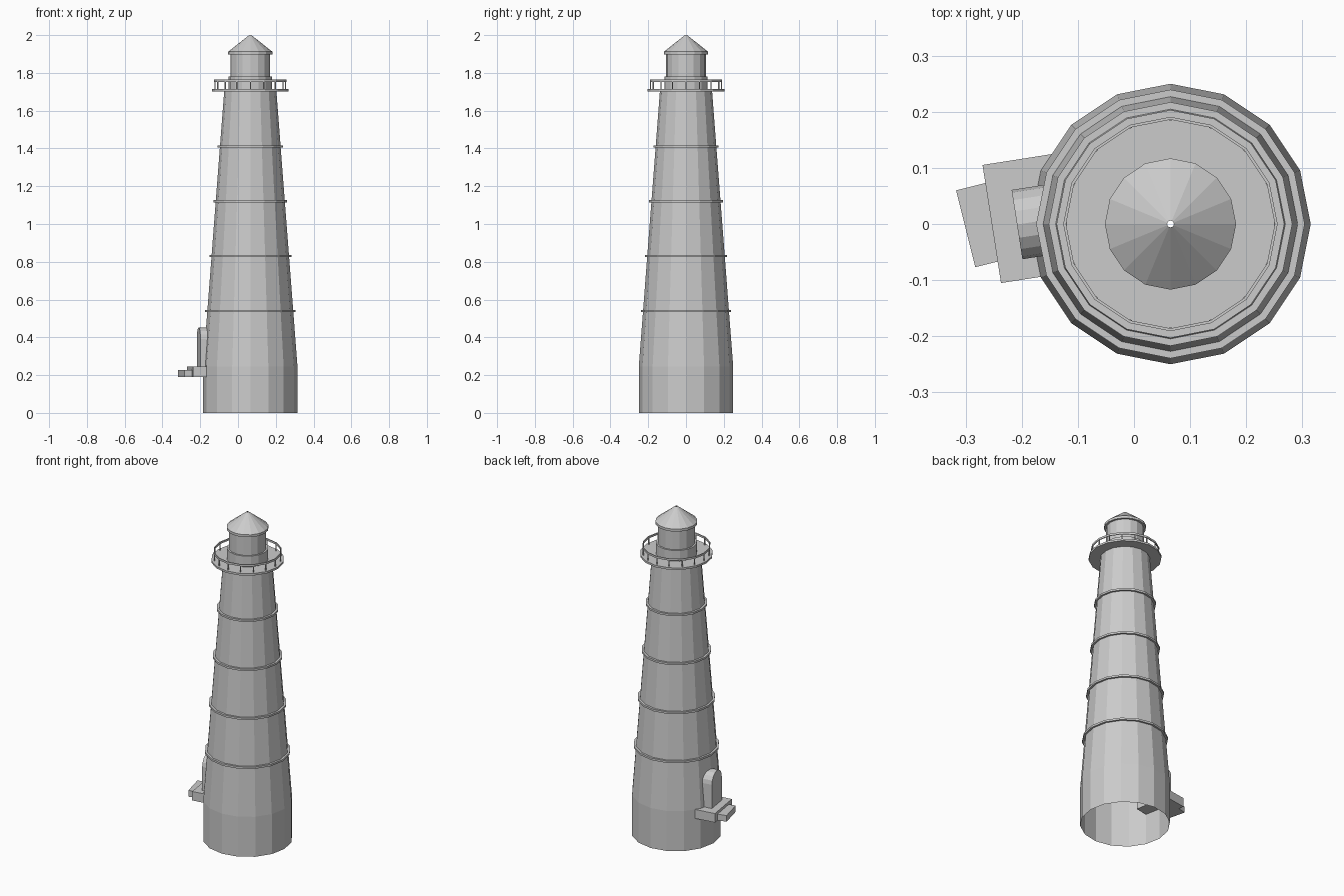
import bpy, bmesh, math
from mathutils import Matrix, Vector

if "Cube" in bpy.data.objects:
    bpy.data.objects.remove(bpy.data.objects["Cube"])

CX, SIDES = 0.065, 16


def finish(name, bm, loc=(0, 0, 0), rot=0, fix=True):
    if fix:
        bmesh.ops.recalc_face_normals(bm, faces=bm.faces)
    me = bpy.data.meshes.new(name)
    bm.to_mesh(me)
    bm.free()
    ob = bpy.data.objects.new(name, me)
    ob.location = loc
    ob.rotation_euler.z = rot
    bpy.context.collection.objects.link(ob)
    return ob


def lathe(name, profile, closed=False):
    """Spin an (r, z) profile into a 16-sided shell on the tower axis."""
    bm = bmesh.new()
    rings = [[bm.verts.new((r * math.cos(2 * math.pi * i / SIDES),
                            r * math.sin(2 * math.pi * i / SIDES), z))
              for i in range(SIDES)] for r, z in profile]
    pairs = list(zip(rings, rings[1:]))
    if closed:
        pairs.append((rings[-1], rings[0]))
    for a, b in pairs:
        for i in range(SIDES):
            j = (i + 1) % SIDES
            bm.faces.new((a[i], a[j], b[j], b[i]))
    return finish(name, bm, (CX, 0, 0), fix=closed)


def hoop(name, r0, r1, z0, z1):
    return lathe(name, [(r0, z0), (r1, z0), (r1, z1), (r0, z1)], True)


def prism(name, outline, depth, front, angle):
    """Extrude a (y, z) outline inward (+x) from its front-face centre."""
    bm = bmesh.new()
    face = bm.faces.new([bm.verts.new((0, y, z)) for y, z in outline])
    ext = bmesh.ops.extrude_face_region(bm, geom=[face], use_keep_orig=True)
    verts = [v for v in ext["geom"] if isinstance(v, bmesh.types.BMVert)]
    bmesh.ops.translate(bm, verts=verts, vec=(depth, 0, 0))
    return finish(name, bm, (front[0], front[1], 0), math.radians(angle))


def block(name, width, z0, z1, depth, front, angle):
    w = width / 2
    return prism(name, [(-w, z0), (w, z0), (w, z1), (-w, z1)], depth, front, angle)


# Tower shell, open underneath
lathe("tower_wall", [(0.25, 0), (0.25, 0.245), (0.138, 1.705)])

# Bands around the taper
for n in range(4):
    z = 0.54 + 0.29 * n
    r = 0.25 - (z - 0.245) * 0.112 / 1.46
    hoop(f"band_{n + 1}", r - 0.003, r + 0.012, z - 0.006, z + 0.006)

# Gallery floor
hoop("gallery_floor", 0.02, 0.203, 1.702, 1.714)

# Railing
hoop("gallery_rail", 0.186, 0.191, 1.752, 1.764)
bm = bmesh.new()
for i in range(SIDES):
    a = 2 * math.pi * i / SIDES
    m = (Matrix.Rotation(a, 4, 'Z') @ Matrix.Translation((0.187, 0, 1.735))
         @ Matrix.Diagonal((0.005, 0.005, 0.05, 1)))
    bmesh.ops.create_cube(bm, size=1, matrix=m)
finish("rail_posts", bm, (CX, 0, 0))

# Lantern room and roof
lathe("lantern_room", [(0.115, 1.712), (0.115, 1.78), (0.105, 1.78), (0.105, 1.9)])
lathe("roof", [(0.105, 1.897), (0.117, 1.897), (0.117, 1.912), (0.006, 2.0)])

# Arched doorway
arch = [(-0.0625, 0.24), (0.0625, 0.24)]
arch += [(0.0625 * math.cos(math.pi * k / 8), 0.39 + 0.0625 * math.sin(math.pi * k / 8))
         for k in range(9)]
prism("doorway", arch, 0.09, (-0.2085, -0.001), 8.9)

# Landing and step
block("landing", 0.213, 0.19, 0.245, 0.15, (-0.2535, 0), 8.9)
block("step", 0.141, 0.19, 0.228, 0.08, (-0.300, -0.0085), 14)
